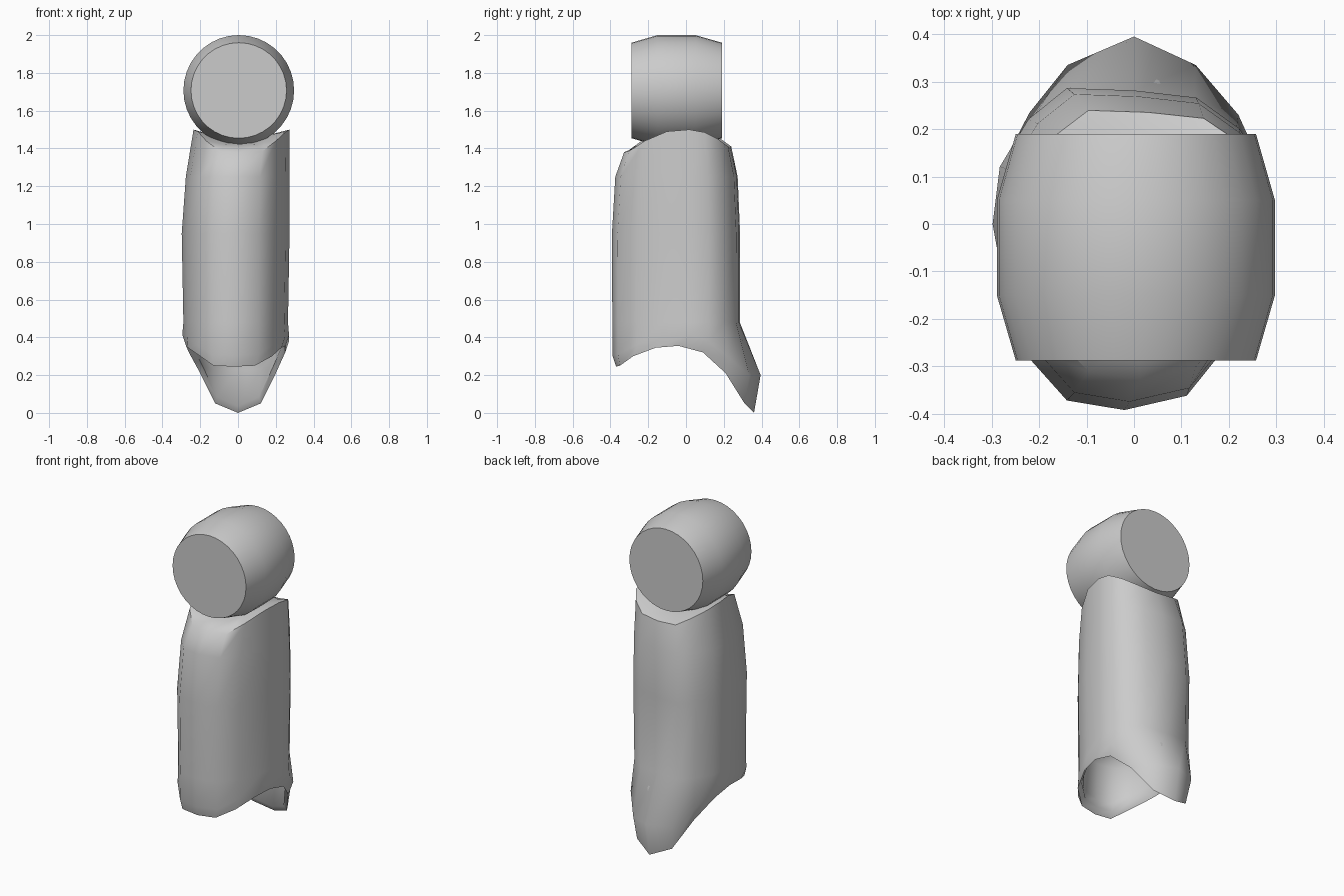
import bpy, math

if "Cube" in bpy.data.objects:
    bpy.data.objects.remove(bpy.data.objects["Cube"])


def build(name, rings, angle):
    """Skin a stack of closed rings and fan both ends to their centres."""
    n = len(rings[0])
    verts = [p for r in rings for p in r]
    faces = []
    for k in range(len(rings) - 1):
        for i in range(n):
            j = (i + 1) % n
            faces.append((k*n + i, k*n + j, (k+1)*n + j, (k+1)*n + i))
    for k, flip in ((0, True), (len(rings) - 1, False)):
        c = len(verts)
        verts.append(tuple(sum(p[a] for p in rings[k]) / n for a in range(3)))
        for i in range(n):
            a, b = k*n + i, k*n + (i + 1) % n
            faces.append((b, a, c) if flip else (a, b, c))
    mesh = bpy.data.meshes.new(name)
    mesh.from_pydata(verts, [], faces)
    mesh.update()
    ob = bpy.data.objects.new(name, mesh)
    bpy.context.collection.objects.link(ob)
    bpy.ops.object.select_all(action='DESELECT')
    ob.select_set(True)
    bpy.context.view_layer.objects.active = ob
    bpy.ops.object.shade_smooth_by_angle(angle=math.radians(angle))
    return ob


# Joint barrel: axis along y, tapered towards both flat ends
N = 36
rings = []
for y, r in ((-0.288, 0.253), (-0.15, 0.293), (0.05, 0.293), (0.19, 0.253)):
    rings.append([(0.004 + r*math.cos(2*math.pi*i/N), y,
                   1.707 + r*math.sin(2*math.pi*i/N)) for i in range(N)])
build("joint_barrel", [list(reversed(r)) for r in rings], 40)

# Sleeve: mid cross-section, counter-clockwise from the front
section = [(-.02, -.39), (.11, -.36), (.19, -.26), (.25, -.12), (.27, .02),
           (.27, .12), (.22, .20), (.13, .265), (0, .28), (-.14, .285),
           (-.22, .22), (-.28, .12), (-.295, 0), (-.27, -.14),
           (-.22, -.28), (-.14, -.37)]
# Bottom rim with the pointed flap at the back
rim = [(-.02, -.37, .245), (.09, -.35, .25), (.18, -.28, .30),
       (.23, -.16, .345), (.25, -.04, .355), (.25, .09, .32),
       (.20, .21, .21), (.12, .31, .05), (0, .36, 0), (-.12, .31, .05),
       (-.20, .21, .21), (-.26, .09, .32), (-.275, -.04, .355),
       (-.265, -.16, .345), (-.20, -.29, .30), (-.13, -.36, .25)]
half_top = [1.38, 1.385, 1.44, 1.49, 1.50, 1.485, 1.45, 1.41, 1.40]
top_z = half_top + half_top[7:0:-1]
bulge = {6: .03, 7: .07, 8: .115, 9: .05, 10: .015}
lift = {6: .08, 7: .15, 8: .20, 9: .15, 10: .08}


def ring(sx, dx, sy, z):
    return [(x*sx + dx, y*sy, z) for x, y in section]


def scaled(pts, s, dz):
    return [(x*s, y*s, z + dz) for x, y, z in pts]


lower = [(x, y + bulge.get(i, 0), rim[i][2] + lift.get(i, .06))
         for i, (x, y) in enumerate(section)]
top = [(x*.9 + .03, y*.84, z) for (x, y), z in zip(section, top_z)]
cup = [(x*.72, y*.72, 1.42 + (z - 1.38)*.5) for x, y, z in top]
rings = [ring(.55, 0, .55, .66), ring(.88, 0, .88, .56), scaled(lower, .9, .03),
         scaled(rim, .93, .035), rim, lower,
         ring(.98, 0, 1, .48), ring(1.01, 0, 1.005, .95),
         ring(.97, .01, .96, 1.25), top, cup]
build("sleeve", rings, 50)
